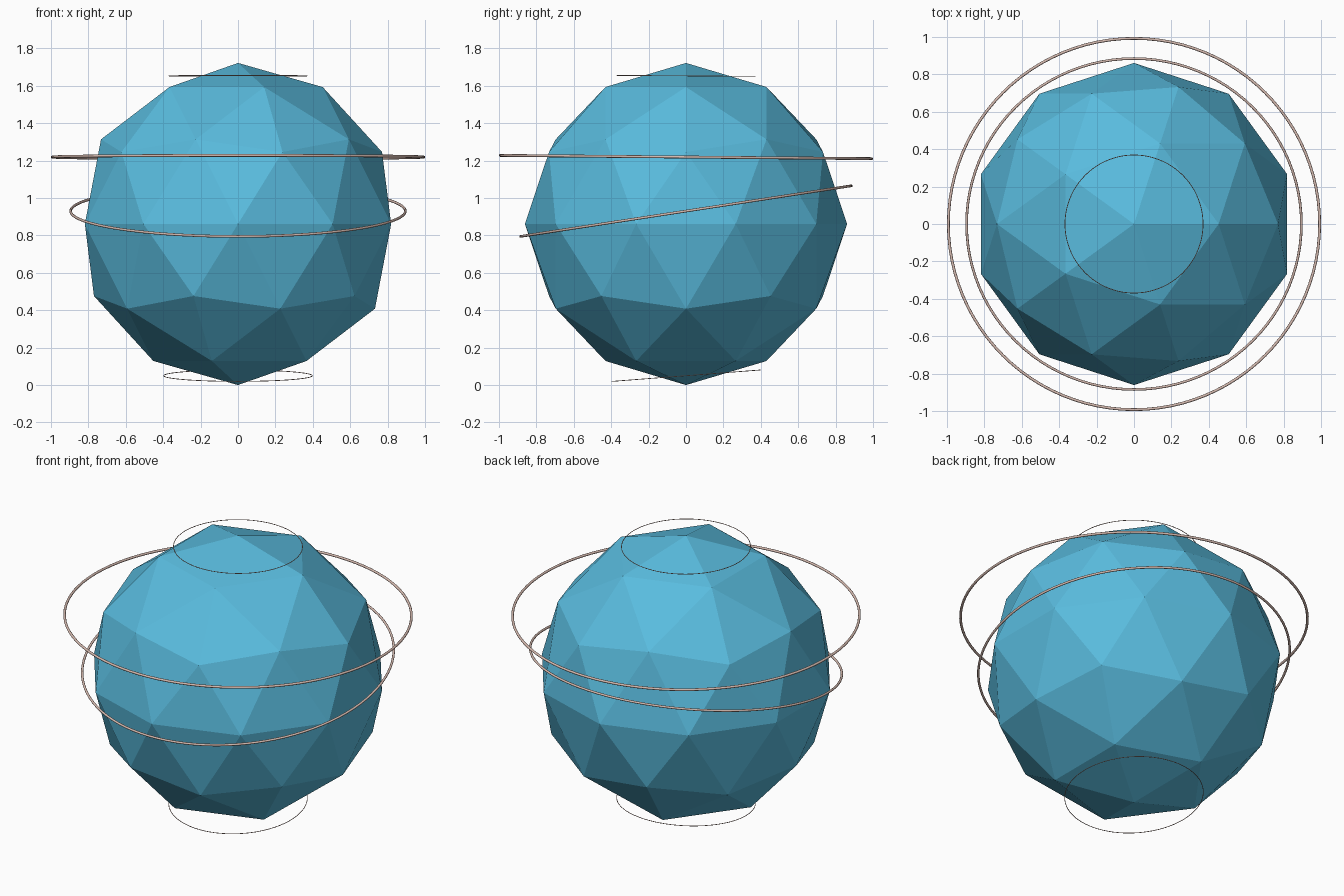
import bpy, math

if "Cube" in bpy.data.objects:
    bpy.data.objects.remove(bpy.data.objects["Cube"])


def material(name, rgb):
    m = bpy.data.materials.new(name)
    m.diffuse_color = (*rgb, 1)
    m.use_nodes = True
    m.node_tree.nodes["Principled BSDF"].inputs["Base Color"].default_value = m.diffuse_color
    return m


blue = material("sky blue", (0.10, 0.50, 0.73))
pale = material("pale rose grey", (0.68, 0.50, 0.44))

# Faceted ball
bpy.ops.mesh.primitive_ico_sphere_add(subdivisions=2, radius=0.861, location=(0, 0, 0.861))
ball = bpy.context.object
ball.name = "faceted_ball"
ball.data.materials.append(blue)


def ring(name, z, radius, wire, tilt):
    """Thin wire hoop around the ball, tilted about x (degrees)."""
    bpy.ops.mesh.primitive_torus_add(
        major_radius=radius, minor_radius=wire, major_segments=96, minor_segments=12,
        location=(0, 0, z), rotation=(math.radians(tilt), 0, 0))
    ob = bpy.context.object
    ob.name = name
    ob.data.materials.append(pale)
    bpy.ops.object.shade_smooth()


# Two large orbit rings and two fine rings near the poles
ring("upper_orbit_ring", 1.219, 0.9925, 0.0075, -0.5)
ring("middle_orbit_ring", 0.93, 0.895, 0.007, 8.7)
ring("top_fine_ring", 1.653, 0.369, 0.002, -0.4)
ring("bottom_fine_ring", 0.05, 0.397, 0.002, 4.4)
